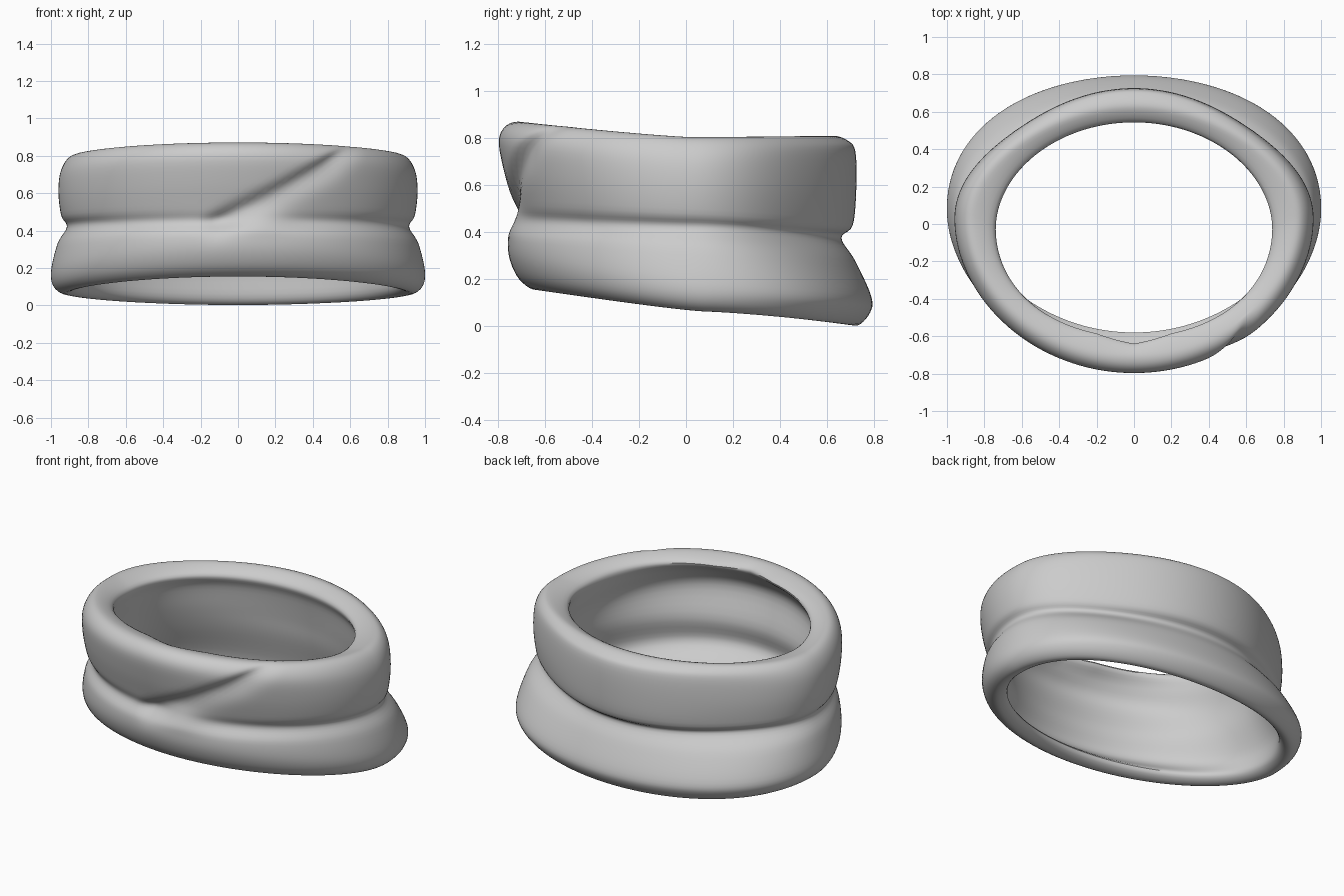
import bpy, bmesh, math

if "Cube" in bpy.data.objects:
    bpy.data.objects.remove(bpy.data.objects["Cube"])

# Cross-section stations as (radius, height) at the front, the sides and the back,
# with the shift of the widest point towards the back
SECTION = [
    ((.58, .20), (.87, .10), (.68, .04), .08),    # bottom inner lip
    ((.64, .155), (.93, .063), (.73, .003), .08),
    ((.71, .20), (.985, .10), (.785, .06), .08),
    ((.752, .29), (1.0, .18), (.788, .13), .08),  # lower roll
    ((.755, .38), (.965, .33), (.72, .28), .06),
    ((.715, .45), (.915, .42), (.662, .375), .04),  # groove
    ((.735, .52), (.945, .48), (.71, .43), .03),
    ((.775, .66), (.96, .60), (.725, .58), .03),  # upper roll
    ((.797, .79), (.95, .71), (.722, .74), .03),
    ((.765, .855), (.91, .785), (.69, .79), .03),
    ((.70, .87), (.85, .805), (.62, .81), .02),   # top rim
    ((.605, .83), (.745, .77), (.545, .76), -.03),
    ((.68, .76), (.755, .68), (.57, .68), 0),     # lining, hollow at the front
    ((.73, .66), (.79, .55), (.60, .52), 0),
    ((.68, .46), (.82, .40), (.62, .39), .03),
    ((.70, .31), (.87, .22), (.67, .19), .06),
]
# How much the upper roll is drawn in at the back corners
PINCH = [0, 0, 0, 0, .02, .05, .06, .06, .06, .05, .03, 0, 0, .01, .01, 0]
AROUND, SUB = 160, 5


def station(i, t):
    front, side, back, shift = SECTION[i]
    c, s = math.cos(t), math.sin(t)
    end = back if s > 0 else front
    w = abs(s) ** 1.25
    k = 1 - PINCH[i] * math.sin(2 * t) ** 2 if s > 0 else 1
    x, y = side[0] * c * k, end[0] * s * k + shift * c * c
    if i == 11 and s < 0:  # small notch in the middle of the front rim
        y -= .035 * max(0, 1 - abs(x) / .2)
    return (x, y, side[1] + (end[1] - side[1]) * w)


def spline(p0, p1, p2, p3, u):
    return [0.5 * (2 * b + (c - a) * u + (2 * a - 5 * b + 4 * c - d) * u * u
                   + (3 * b - a - 3 * c + d) * u ** 3)
            for a, b, c, d in zip(p0, p1, p2, p3)]


def bell(d, width):
    return math.exp(-(d / width) ** 2)


def fold(p):
    """Diagonal overlap crease across the front, with the groove softened beneath it."""
    x, y, z = p
    if y > -.3:
        return p
    u = x + .1
    seam = .47 + .42 * u + .14 * u * u
    fade = max(0, min(1, u / .1 + 1)) * max(0, min(1, (.66 - x) / .15))
    d = z - seam
    width = .035 if d > 0 else .08
    push = -.035 * bell(d, width) * fade
    push += .025 * bell(z - .445, .05) * bell(x - .12, .17)
    r = math.hypot(x, y)
    return (x * (1 + push / r), y * (1 + push / r), z)


# Wrapped band swept around the oval
bm = bmesh.new()
n = len(SECTION)
rings = []
for a in range(AROUND):
    t = 2 * math.pi * a / AROUND
    pts = [station(i, t) for i in range(n)]
    ring = []
    for i in range(n):
        for k in range(SUB):
            p = spline(pts[i - 1], pts[i], pts[(i + 1) % n], pts[(i + 2) % n], k / SUB)
            if 3 <= i <= 9:
                p = fold(p)
            ring.append(bm.verts.new((p[0], p[1], max(p[2], 0))))
    rings.append(ring)
m = n * SUB
for a in range(AROUND):
    r0, r1 = rings[a], rings[(a + 1) % AROUND]
    for j in range(m):
        k = (j + 1) % m
        bm.faces.new((r0[j], r1[j], r1[k], r0[k]))
bmesh.ops.recalc_face_normals(bm, faces=bm.faces)
mesh = bpy.data.meshes.new("wrapped_band")
bm.to_mesh(mesh)
bm.free()
band = bpy.data.objects.new("wrapped_band", mesh)
bpy.context.collection.objects.link(band)
bpy.context.view_layer.objects.active = band
band.select_set(True)
bpy.ops.object.shade_smooth_by_angle(angle=math.radians(40))
